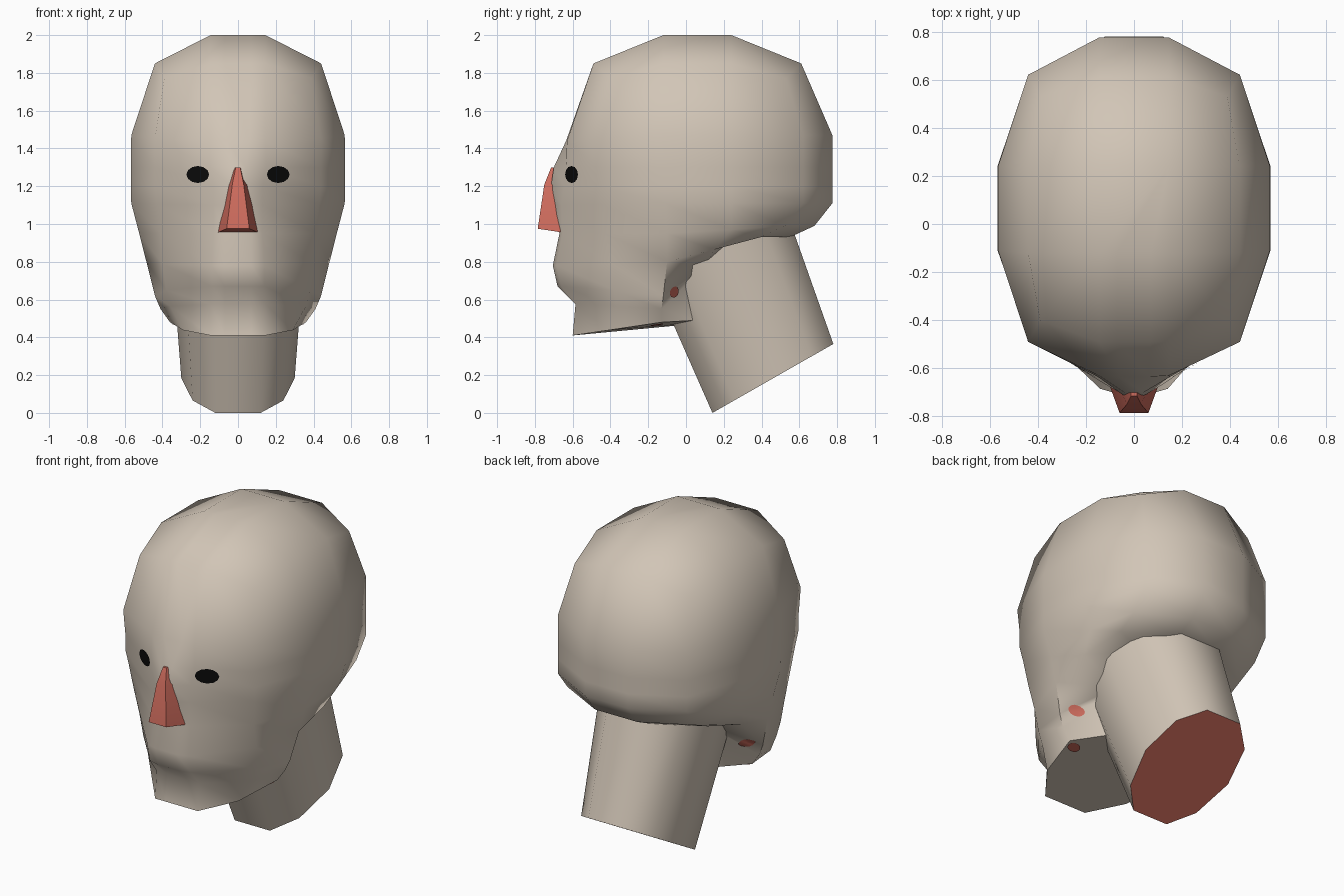
import bpy, bmesh, math
from mathutils import Vector
from mathutils.bvhtree import BVHTree

if "Cube" in bpy.data.objects:
    bpy.data.objects.remove(bpy.data.objects["Cube"])


def material(name, rgb):
    m = bpy.data.materials.new(name)
    m.diffuse_color = (*rgb, 1)
    m.use_nodes = True
    m.node_tree.nodes["Principled BSDF"].inputs["Base Color"].default_value = m.diffuse_color
    return m


skin = material("warm_grey_skin", (0.64, 0.56, 0.47))
red = material("soft_red", (0.62, 0.15, 0.11))
black = material("black", (0.003, 0.003, 0.003))


def finish(bm, name, mats, angle=50):
    me = bpy.data.meshes.new(name)
    bm.to_mesh(me)
    ob = bpy.data.objects.new(name, me)
    bpy.context.collection.objects.link(ob)
    for m in mats:
        me.materials.append(m)
    bpy.ops.object.select_all(action='DESELECT')
    ob.select_set(True)
    bpy.context.view_layer.objects.active = ob
    bpy.ops.object.shade_smooth_by_angle(angle=math.radians(angle))
    return ob


def loft(rings):
    """Skin closed rings that are mirrored from half rings, capping both ends."""
    bm = bmesh.new()
    loops = []
    for half in rings:
        full = list(half) + [(-x, y, z) for x, y, z in reversed(half)]
        loops.append([bm.verts.new(p) for p in full])
    n = len(loops[0])
    for a, b in zip(loops, loops[1:]):
        for i in range(n):
            j = (i + 1) % n
            bm.faces.new((a[i], a[j], b[j], b[i]))
    bm.faces.new(loops[0])
    bm.faces.new(loops[-1])
    bmesh.ops.remove_doubles(bm, verts=bm.verts[:], dist=0.0005)
    bmesh.ops.recalc_face_normals(bm, faces=bm.faces[:])
    return bm


# Head: z front/side/back, nose column x y, cheek column x y, temple x y,
# side half width, side front y, side back y, back y
levels = [
    (1.85, 1.85, 1.85, .07, -.49, .145, -.49, .39, -.40, .44, -.12, .24, .61),
    (1.44, 1.47, 1.47, .06, -.635, .145, -.63, .44, -.49, .565, -.11, .24, .775),
    (1.30, 1.30, 1.30, .04, -.70, .15, -.635, .44, -.47, .567, -.11, .24, .775),
    (1.20, 1.20, 1.20, .04, -.715, .13, -.645, .44, -.47, .567, -.11, .24, .775),
    (1.10, 1.11, 1.11, .06, -.70, .13, -.66, .43, -.45, .565, -.11, .24, .775),
    (.95, .95, .99, .07, -.67, .13, -.655, .41, -.43, .523, -.10, .24, .68),
    (.78, .80, .93, .07, -.705, .14, -.685, .40, -.39, .485, -.10, .15, .55),
    (.67, .62, .93, .07, -.68, .14, -.66, .38, -.38, .44, -.12, .10, .45),
    (.575, .55, .90, .07, -.585, .145, -.585, .36, -.37, .41, -.13, .05, .40),
    (.41, .48, .50, .07, -.60, .145, -.60, .29, -.41, .36, -.13, .05, .35),
]
rings = []
for i, (zf, zs, zb, ax, ay, bx, by, cx, cy, sx, dy, ey, yb) in enumerate(levels):
    drop = .08 if i == 0 else 0
    back = .08 if i == 0 else .155
    low = i > 6                      # lower rings close inside the neck
    rings.append([
        (ax, ay, zf), (bx, by, zf), (cx, cy, .6 * zf + .4 * zs - drop),
        (sx, dy, zs), (.22 if low else sx, ey, (zs + zb) / 2),
        (.2 if low else min(.44, .88 * sx), yb - back, zb - drop),
        (.145, yb, zb)])
crown = [(min(x, .145), max(-.12, min(.24, y)), 2.0) for x, y, z in rings[0]]
bm = loft([crown] + rings)
surface = BVHTree.FromBMesh(bm)
finish(bm, "head", [skin], 60)
bm.free()

# Neck: slanted tube with a red cut end
section = [(0, .12), (.18, .24), (.5, .30), (.82, .25), (1, .12)]


def slanted(front, back, widen):
    return [(x * widen, front[0] + (back[0] - front[0]) * t,
             front[1] + (back[1] - front[1]) * t) for t, x in section]


bm = loft([slanted((.14, 0), (.78, .365), 1),
           slanted((-.213, .80), (.52, 1.10), 1.2)])
for f in bm.faces:
    f.material_index = 1 if len(f.verts) > 4 and f.normal.z < 0 else 0
finish(bm, "neck", [skin, red])
bm.free()

# Nose: wedge that narrows up to the bridge
bm = loft([
    [(.06, -.785, .975), (.12, -.62, .95)],
    [(.03, -.75, 1.21), (.085, -.62, 1.20)],
    [(.012, -.714, 1.30), (.02, -.62, 1.30)]])
finish(bm, "nose", [red], 40)
bm.free()


def patch(name, target, aim, ru, rv, mat):
    """Thin oval decal draped on the head along the aim direction."""
    target, aim = Vector(target), Vector(aim).normalized()
    u = aim.cross(Vector((0, 0, 1))).normalized()
    v = u.cross(aim)

    def drape(r, a):
        p = target + u * (ru * r * math.cos(a)) + v * (rv * r * math.sin(a))
        hit = surface.ray_cast(p - aim * 2, aim)[0]
        return bm.verts.new((hit if hit else p) - aim * .007)

    bm = bmesh.new()
    n = 12
    mid = drape(0, 0)
    inner, outer = [[drape(r, math.tau * k / n) for k in range(n)] for r in (.5, 1)]
    for k in range(n):
        j = (k + 1) % n
        bm.faces.new((mid, inner[k], inner[j]))
        bm.faces.new((inner[k], outer[k], outer[j], inner[j]))
    bmesh.ops.recalc_face_normals(bm, faces=bm.faces[:])
    if sum((f.normal.dot(aim) for f in bm.faces)) > 0:
        bmesh.ops.reverse_faces(bm, faces=bm.faces[:])
    finish(bm, name, [mat])
    bm.free()


# Eyes and the small red marks behind the jaw
for side, s in (("right", 1), ("left", -1)):
    patch(side + "_eye", (s * .213, -.60, 1.262), (0, 1, 0), .06, .045, black)
    patch(side + "_jaw_mark", (s * .40, -.05, .64), (-s, -.35, 0), .035, .03, red)
    patch(side + "_chin_mark", (s * .30, -.16, .48), (-s * .5, -.3, .7), .035, .035, red)
